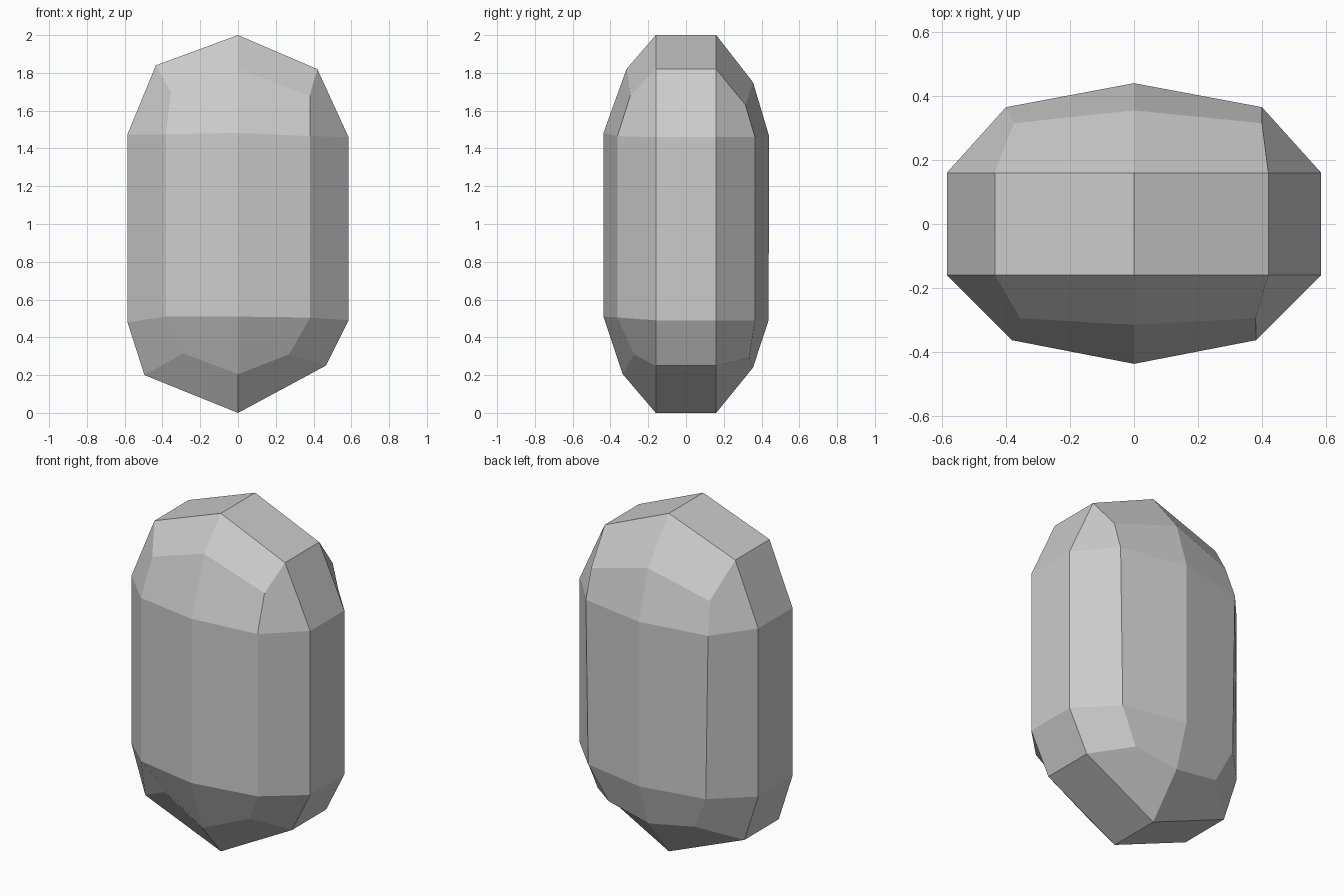
import bpy, bmesh

if "Cube" in bpy.data.objects:
    bpy.data.objects.remove(bpy.data.objects["Cube"])

# Middle band outline (x, z), extruded between y = -0.16 and 0.16
outline = [(0, 2), (.42, 1.82), (.585, 1.46), (.585, .49), (.465, .25),
           (0, 0), (-.495, .2), (-.585, .48), (-.585, 1.475), (-.435, 1.84)]
BAND = .16

# Inset loops (x, y, z) on front and back, each followed by its two central ridge points
front = [(0, -.315, 1.82), (.38, -.295, 1.68), (.382, -.363, 1.465), (.382, -.363, .505),
         (.27, -.275, .31), (0, -.335, .205), (-.29, -.27, .315), (-.382, -.363, .51),
         (-.382, -.363, 1.475), (-.355, -.295, 1.70)]
front_ridge = [(0, -.437, 1.482), (0, -.437, .51)]
back = [(0, .355, 1.75), (.40, .315, 1.63), (.40, .365, 1.46), (.385, .365, .49),
        (.27, .335, .29), (0, .355, .24), (-.29, .335, .29), (-.385, .365, .49),
        (-.40, .365, 1.46), (-.375, .315, 1.64)]
back_ridge = [(0, .44, 1.465), (0, .437, .49)]

bm = bmesh.new()


def loop(points):
    return [bm.verts.new(p) for p in points]


def bridge(a, b):
    n = len(a)
    for i in range(n):
        j = (i + 1) % n
        bm.faces.new((a[i], a[j], b[j], b[i]))


def cap(r, ridge):
    """Six facets closing one side around the vertical central ridge."""
    t, b = ridge
    for f in ((r[0], r[1], r[2], t), (r[2], r[3], b, t), (r[3], r[4], r[5], b),
              (r[5], r[6], r[7], b), (r[7], r[8], t, b), (r[8], r[9], r[0], t)):
        bm.faces.new(f)


# Central band, then a bevel and a faceted cap on each side
band_front = loop((x, -BAND, z) for x, z in outline)
band_back = loop((x, BAND, z) for x, z in outline)
bridge(band_front, band_back)
for band, side, ridge in ((band_front, front, front_ridge), (band_back, back, back_ridge)):
    inset = loop(side)
    bridge(band, inset)
    cap(inset, loop(ridge))

bmesh.ops.recalc_face_normals(bm, faces=bm.faces)
mesh = bpy.data.meshes.new("faceted_stone")
bm.to_mesh(mesh)
bm.free()
stone = bpy.data.objects.new("faceted_stone", mesh)
bpy.context.collection.objects.link(stone)
